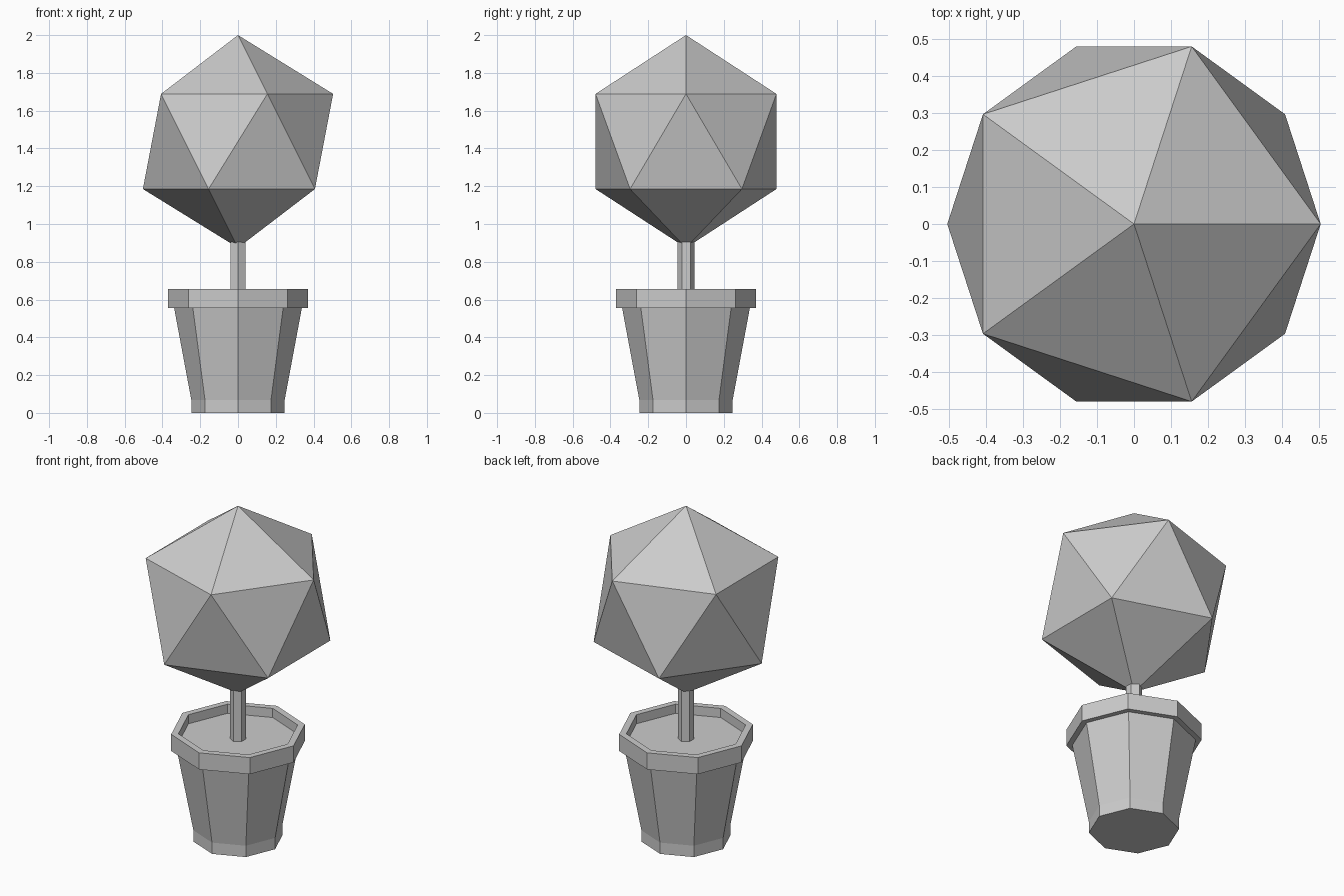
import bpy, bmesh
from math import cos, sin, tau

if "Cube" in bpy.data.objects:
    bpy.data.objects.remove(bpy.data.objects["Cube"])


def make_object(name, bm):
    bmesh.ops.recalc_face_normals(bm, faces=bm.faces)
    mesh = bpy.data.meshes.new(name)
    bm.to_mesh(mesh)
    bm.free()
    obj = bpy.data.objects.new(name, mesh)
    bpy.context.collection.objects.link(obj)
    return obj


def turned(name, profile, sides, start=0.0):
    """Sweep (radius, z) points round z as a faceted solid, capped at both ends."""
    bm = bmesh.new()
    rings = []
    for r, z in profile:
        angles = [start + tau * i / sides for i in range(sides)]
        rings.append([bm.verts.new((r * cos(a), r * sin(a), z)) for a in angles])
    for lower, upper in zip(rings, rings[1:]):
        for i in range(sides):
            j = (i + 1) % sides
            bm.faces.new((lower[i], lower[j], upper[j], upper[i]))
    bm.faces.new(rings[0])
    bm.faces.new(rings[-1])
    return make_object(name, bm)


# Octagonal pot: straight foot, flared wall, overhanging rim, recessed soil
turned("pot", [(0.247, 0), (0.247, 0.068), (0.338, 0.555), (0.37, 0.555),
               (0.37, 0.655), (0.33, 0.655), (0.33, 0.6)], 8)

# Hexagonal trunk, standing in the soil
turned("trunk", [(0.045, 0.59), (0.045, 0.905)], 6, tau / 4)

# Faceted foliage ball
bm = bmesh.new()
bmesh.ops.create_icosphere(bm, subdivisions=1, radius=0.563)
bmesh.ops.translate(bm, verts=bm.verts, vec=(0, 0, 1.437))
make_object("foliage", bm)
